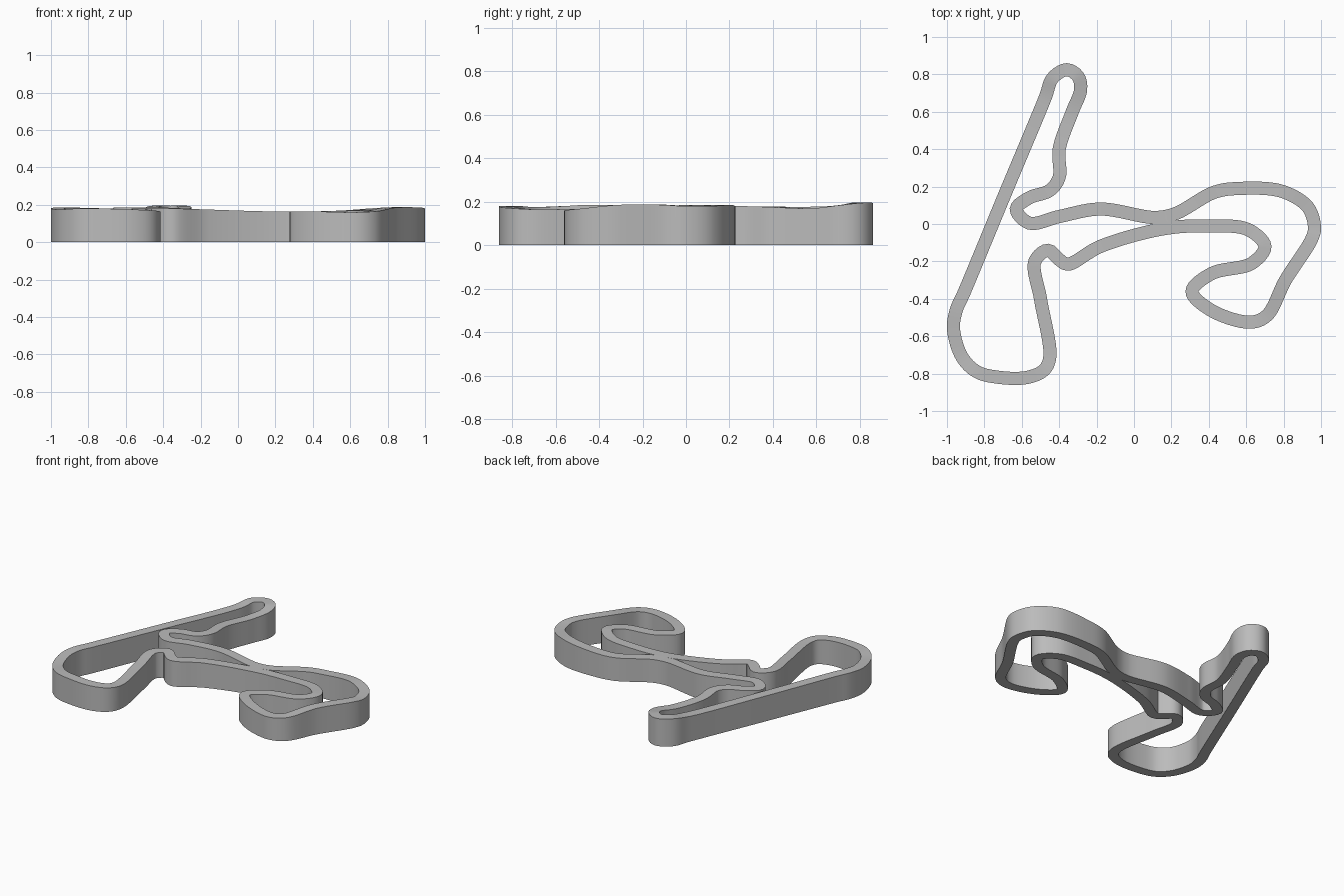
import bpy
import bmesh
from mathutils import Vector

if "Cube" in bpy.data.objects:
    bpy.data.objects.remove(bpy.data.objects["Cube"], do_unlink=True)

HALF_WIDTH = 0.035
STEP = 0.018

# Centre line of the closed circuit: x, y and wall height, in hundredths
PATH = [
    (-72, -82, 18), (-57, -82, 17.5), (-48, -78, 17), (-45, -71, 16.5),
    (-50, -40, 17), (-53, -20, 18), (-46, -14, 18), (-40, -19, 18),
    (-35.5, -21.5, 18), (-18, -12, 17.5), (16, -2.5, 16.5), (40, -1, 16.5),
    (61, -3, 17), (70, -12, 17.5), (63, -21, 17), (41.5, -26.5, 16.5),
    (31, -36, 16.5), (41, -46, 16.5), (62, -52.5, 16), (71, -49, 16.5),
    (81, -30, 18.5), (95, -8, 18.5), (96.5, -2, 18), (93, 9, 18),
    (79, 17.5, 18.5), (56, 19, 17), (43, 17, 16.5), (22, 5.5, 16.5),
    (11, 3.5, 16.5), (-18, 8, 17.5), (-40, 4, 18.5), (-56, 0.5, 18.5),
    (-63, 8, 18.5), (-56, 14, 18.5), (-45, 18, 18), (-40, 25, 18),
    (-40, 40, 17.5), (-33, 60, 17), (-28.5, 72, 18.5), (-30, 79, 19.5),
    (-36, 82.5, 19.5), (-43.5, 78, 19.5), (-47.5, 67.5, 18), (-69, 16, 18),
    (-91, -37, 18.5), (-95, -46, 18.5), (-96.5, -56, 18), (-92, -71, 17.5),
    (-84, -79, 18),
]


def spline(a, b, c, d, t):
    """Centripetal curve between b and c."""
    k0 = 0.0
    k1 = k0 + (b - a).length ** 0.5
    k2 = k1 + (c - b).length ** 0.5
    k3 = k2 + (d - c).length ** 0.5
    k = k1 + (k2 - k1) * t
    p = a.lerp(b, (k - k0) / (k1 - k0))
    q = b.lerp(c, (k - k1) / (k2 - k1))
    r = c.lerp(d, (k - k2) / (k3 - k2))
    return p.lerp(q, (k - k0) / (k2 - k0)).lerp(q.lerp(r, (k - k1) / (k3 - k1)), (k - k1) / (k2 - k1))


def smooth_loop(points):
    loop = []
    n = len(points)
    for i in range(n):
        a, b, c, d = (points[(i + j) % n] for j in (-1, 0, 1, 2))
        steps = max(2, round((c - b).length / STEP))
        loop += [spline(a, b, c, d, s / steps) for s in range(steps)]
    return loop


def build_wall(name, centre, half_width, material):
    """Sweep an upright box section, with its base on the ground, round the loop."""
    bm = bmesh.new()
    rings = []
    n = len(centre)
    for i, p in enumerate(centre):
        along = centre[(i + 1) % n] - centre[i - 1]
        side = Vector((-along.y, along.x, 0)).normalized() * half_width
        left, right = p + side, p - side
        corners = (left, right, Vector((right.x, right.y, 0)), Vector((left.x, left.y, 0)))
        rings.append([bm.verts.new(v) for v in corners])
    for i, ring in enumerate(rings):
        following = rings[(i + 1) % n]
        for j in range(4):
            k = (j + 1) % 4
            bm.faces.new((ring[j], ring[k], following[k], following[j]))
    bmesh.ops.recalc_face_normals(bm, faces=bm.faces)
    mesh = bpy.data.meshes.new(name)
    bm.to_mesh(mesh)
    bm.free()
    mesh.materials.append(material)
    obj = bpy.data.objects.new(name, mesh)
    bpy.context.collection.objects.link(obj)
    return obj


# Plain grey finish
grey = bpy.data.materials.new("light_grey")
grey.use_nodes = True
grey.diffuse_color = (0.5, 0.5, 0.5, 1)
grey.node_tree.nodes["Principled BSDF"].inputs["Base Color"].default_value = grey.diffuse_color

# Raised circuit
centre = smooth_loop([Vector(p) / 100 for p in PATH])
track = build_wall("circuit_track", centre, HALF_WIDTH, grey)
bpy.ops.object.select_all(action="DESELECT")
track.select_set(True)
bpy.context.view_layer.objects.active = track
bpy.ops.object.shade_smooth_by_angle(angle=0.6)
